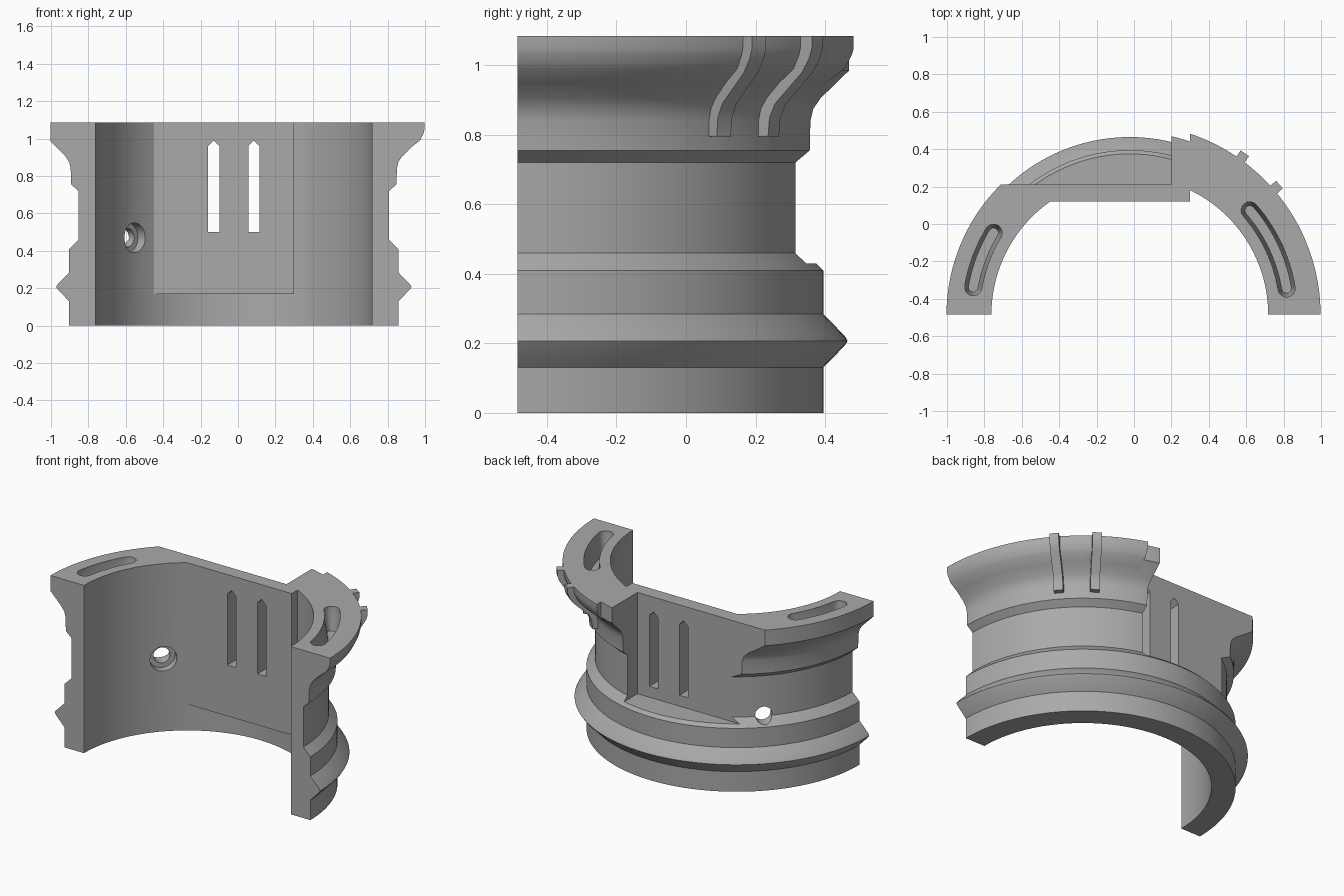
import bpy, bmesh, math
from math import sin, cos, pi, radians, acos
from mathutils import Vector

if "Cube" in bpy.data.objects:
    bpy.data.objects.remove(bpy.data.objects["Cube"])

CX, CY, TOP = -0.0225, -0.485, 1.085   # ring axis and top height

grey = bpy.data.materials.new("plain grey")
grey.use_nodes = True
COLOR = (0.4, 0.4, 0.4, 1)
grey.diffuse_color = COLOR
grey.node_tree.nodes["Principled BSDF"].inputs["Base Color"].default_value = COLOR


def loft(name, sections):
    """Solid through equal-length cross-sections, capped at both ends."""
    bm = bmesh.new()
    rows = [[bm.verts.new(p) for p in s] for s in sections]
    n = len(rows[0])
    for a, b in zip(rows, rows[1:]):
        for i in range(n):
            j = (i + 1) % n
            bm.faces.new((a[i], a[j], b[j], b[i]))
    bm.faces.new(rows[0][::-1])
    bm.faces.new(rows[-1])
    bmesh.ops.recalc_face_normals(bm, faces=bm.faces)
    mesh = bpy.data.meshes.new(name)
    bm.to_mesh(mesh)
    bm.free()
    obj = bpy.data.objects.new(name, mesh)
    bpy.context.collection.objects.link(obj)
    mesh.materials.append(grey)
    return obj


def polar(r, a, z):
    return Vector((CX + r * cos(a), CY + r * sin(a), z))


def box(name, x0, x1, y0, y1, z0, z1):
    return loft(name, [[(x, y0, z0), (x, y1, z0), (x, y1, z1), (x, y0, z1)] for x in (x0, x1)])


def radial_cylinder(name, angle, z, r0, r1, size):
    u, t = Vector((cos(angle), sin(angle), 0)), Vector((-sin(angle), cos(angle), 0))
    circle = [2 * pi * i / 32 for i in range(32)]
    return loft(name, [[polar(r, angle, z) + t * size * cos(c) + Vector((0, 0, size * sin(c)))
                        for c in circle] for r in (r0, r1)])


def arc_slot(name, a0, a1):
    """Curved slot with round ends, narrowing towards its floor."""
    sections = []
    for z, half in ((TOP + 0.05, 0.046), (TOP - 0.03, 0.046), (TOP - 0.15, 0.026)):
        r, n = 0.85, 12
        pts = [polar(r + half, a0 + (a1 - a0) * i / n, z) for i in range(n + 1)]
        for end, start in ((a1, 0), (a0, pi)):
            c = polar(r, end, z)
            pts += [c + half * Vector((cos(end + start + pi * k / 8), sin(end + start + pi * k / 8), 0))
                    for k in range(1, 8)]
            if end == a1:
                pts += [polar(r - half, a1 + (a0 - a1) * i / n, z) for i in range(n + 1)]
        sections.append(pts)
    return loft(name, sections)


# Half ring swept from its wall profile
outer = [(0.88, 0), (0.88, 0.13), (0.942, 0.194), (0.95, 0.207), (0.942, 0.221), (0.88, 0.285),
         (0.88, 0.41), (0.83, 0.46), (0.83, 0.72), (0.87, 0.755), (0.872, 0.84), (0.88, 0.875),
         (0.9, 0.905), (0.98, 0.985), (0.98, TOP)]
wall = [(0.74, 0)] + outer + [(0.74, TOP)]
STEPS = 60
body = loft("half_ring", [[polar(r, pi * i / STEPS, z) for r, z in wall] for i in range(STEPS + 1)])

# Wider rim on the left side, ending in a flat step
rim_profile = [(0.88, 0.93), (0.92, 0.93), (0.995, 0.99), (1.005, 1.01), (1.015, 1.03),
               (1.02, 1.05), (1.02, TOP), (0.88, TOP)]
rim = loft("wide_rim", [[polar(r, acos((0.3 - CX) / r) * i / 28, z) for r, z in rim_profile]
                        for i in range(29)])

# Flat bridge wall with a sloped underside
bridge = loft("bridge_wall", [[(x, 0.12, 0.17), (x, 0.262, 0.344), (x, 0.262, TOP), (x, 0.12, TOP)]
                              for x in (-0.455, 0.3)])

# Upright ribs following the outer contour
rib_profile = [(0.8, 0.795), (0.905, 0.795), (0.91, 0.85), (0.93, 0.89), (1.025, 0.98),
               (1.05, 1.02), (1.06, 1.05), (1.06, TOP), (0.8, TOP)]
ribs = []
for angle in (radians(41), radians(54.5)):
    t = Vector((-sin(angle), cos(angle), 0))
    ribs.append(loft("rib", [[polar(r, angle, z) + t * side for r, z in rib_profile]
                             for side in (-0.027, 0.027)]))

# Cutters: rear pocket, pointed windows, stepped hole, top slots
cutters = [box("pocket_cutter", -1.2, 0.2, 0.21, 0.8, 0.43, 1.3)]
for x in (-0.13, 0.085):
    shape = [(-0.03, 0.5), (0.03, 0.5), (0.03, 0.96), (0, 0.99), (-0.03, 0.96)]
    cutters.append(loft("window_cutter", [[(x + dx, y, z) for dx, z in shape] for y in (0, 0.4)]))
hole_angle = radians(136)
cutters.append(radial_cylinder("counterbore_cutter", hole_angle, 0.47, 0.6, 0.79, 0.08))
cutters.append(radial_cylinder("hole_cutter", hole_angle, 0.47, 0.6, 1.1, 0.05))
cutters.append(arc_slot("left_slot_cutter", radians(9.5), radians(41)))
cutters.append(arc_slot("right_slot_cutter", radians(149), radians(170)))

# Join and cut
helpers = [rim, bridge] + ribs + cutters
for obj in helpers:
    mod = body.modifiers.new(obj.name, "BOOLEAN")
    mod.solver = "EXACT"
    mod.operation = "DIFFERENCE" if obj in cutters else "UNION"
    mod.object = obj
bpy.context.view_layer.update()
result = bpy.data.meshes.new_from_object(body.evaluated_get(bpy.context.evaluated_depsgraph_get()))
body.modifiers.clear()
body.data = result
for obj in helpers:
    bpy.data.objects.remove(obj)

bpy.ops.object.select_all(action="DESELECT")
body.select_set(True)
bpy.context.view_layer.objects.active = body
bpy.ops.object.shade_smooth_by_angle(angle=radians(25))
